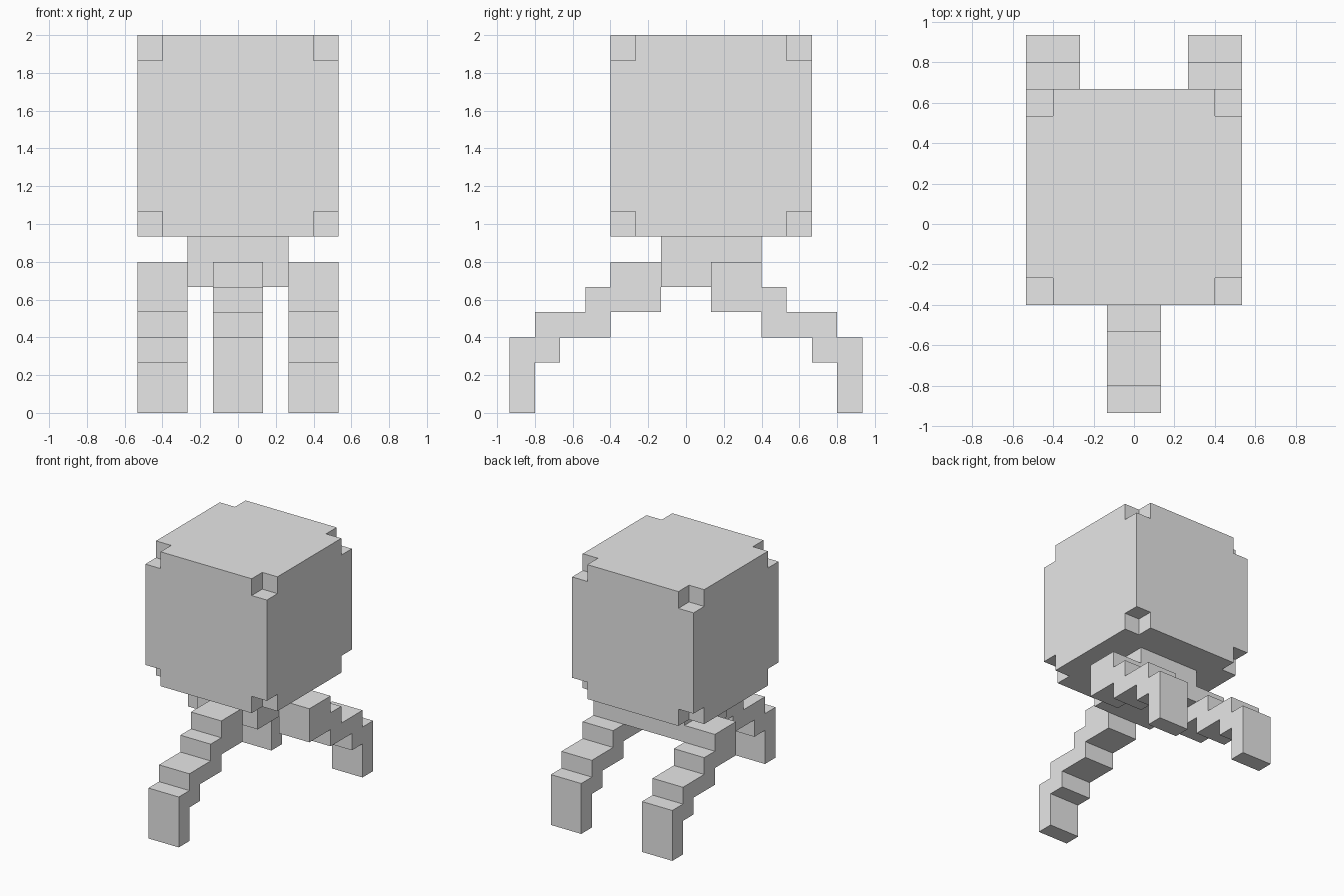
import bpy
import bmesh
from mathutils import Vector

U = 2 / 15  # size of one block

cube = bpy.data.objects.get("Cube")
if cube:
    bpy.data.objects.remove(cube, do_unlink=True)

grey = bpy.data.materials.new("light_grey")
grey.use_nodes = True
grey.diffuse_color = (0.8, 0.8, 0.8, 1)
grey.node_tree.nodes["Principled BSDF"].inputs["Base Color"].default_value = (0.8, 0.8, 0.8, 1)


def finish(name, bm):
    """Turn a mesh measured in blocks into a finished object."""
    bmesh.ops.scale(bm, vec=(U, U, U), verts=bm.verts)
    bmesh.ops.recalc_face_normals(bm, faces=bm.faces)
    mesh = bpy.data.meshes.new(name)
    bm.to_mesh(mesh)
    bm.free()
    mesh.materials.append(grey)
    obj = bpy.data.objects.new(name, mesh)
    bpy.context.collection.objects.link(obj)
    return obj


def add_box(bm, low, high):
    low, high = Vector(low), Vector(high)
    verts = bmesh.ops.create_cube(bm, size=1)["verts"]
    bmesh.ops.scale(bm, vec=high - low, verts=verts)
    bmesh.ops.translate(bm, vec=(low + high) / 2, verts=verts)


def add_head(name, low, size):
    """Block grid whose eight corner blocks are missing; only outer faces are kept."""
    cuts = (0, 1, size - 1, size)
    cells = [(i, j, k) for i in range(3) for j in range(3) for k in range(3)]
    solid = {c for c in cells if 1 in c}
    bm = bmesh.new()
    for cell in solid:
        for axis in range(3):
            for side in (0, 1):
                near = list(cell)
                near[axis] += 2 * side - 1
                if tuple(near) in solid:
                    continue
                a, b = [n for n in range(3) if n != axis]
                ring = []
                for da, db in ((0, 0), (1, 0), (1, 1), (0, 1)):
                    p = list(cell)
                    p[axis] += side
                    p[a] += da
                    p[b] += db
                    ring.append(bm.verts.new([low[n] + cuts[p[n]] for n in range(3)]))
                bm.faces.new(ring)
    bmesh.ops.remove_doubles(bm, verts=bm.verts, dist=0.01)
    return finish(name, bm)


# Stepped side profile of a leg, as (distance outward, height)
LEG = [(1, 6), (3, 6), (3, 5), (4, 5), (4, 4), (6, 4), (6, 3), (7, 3),
       (7, 0), (6, 0), (6, 2), (5, 2), (5, 3), (3, 3), (3, 4), (1, 4)]


def add_leg(name, x, direction):
    """Extrude the leg profile two blocks wide, reaching to the front or the back."""
    bm = bmesh.new()
    face = bm.faces.new([bm.verts.new((x - 1, direction * y, z)) for y, z in LEG])
    new = bmesh.ops.extrude_face_region(bm, geom=[face], use_keep_orig=True)["geom"]
    moved = [v for v in new if isinstance(v, bmesh.types.BMVert)]
    bmesh.ops.translate(bm, vec=(2, 0, 0), verts=moved)
    return finish(name, bm)


# Head
add_head("head", (-4, -3, 7), 8)

# Body block under the head
body = bmesh.new()
add_box(body, (-2, -1, 5), (2, 3, 7))
finish("body", body)

# Legs: one in front, two behind
add_leg("front_leg", 0, -1)
add_leg("back_leg_left", 3, 1)
add_leg("back_leg_right", -3, 1)
